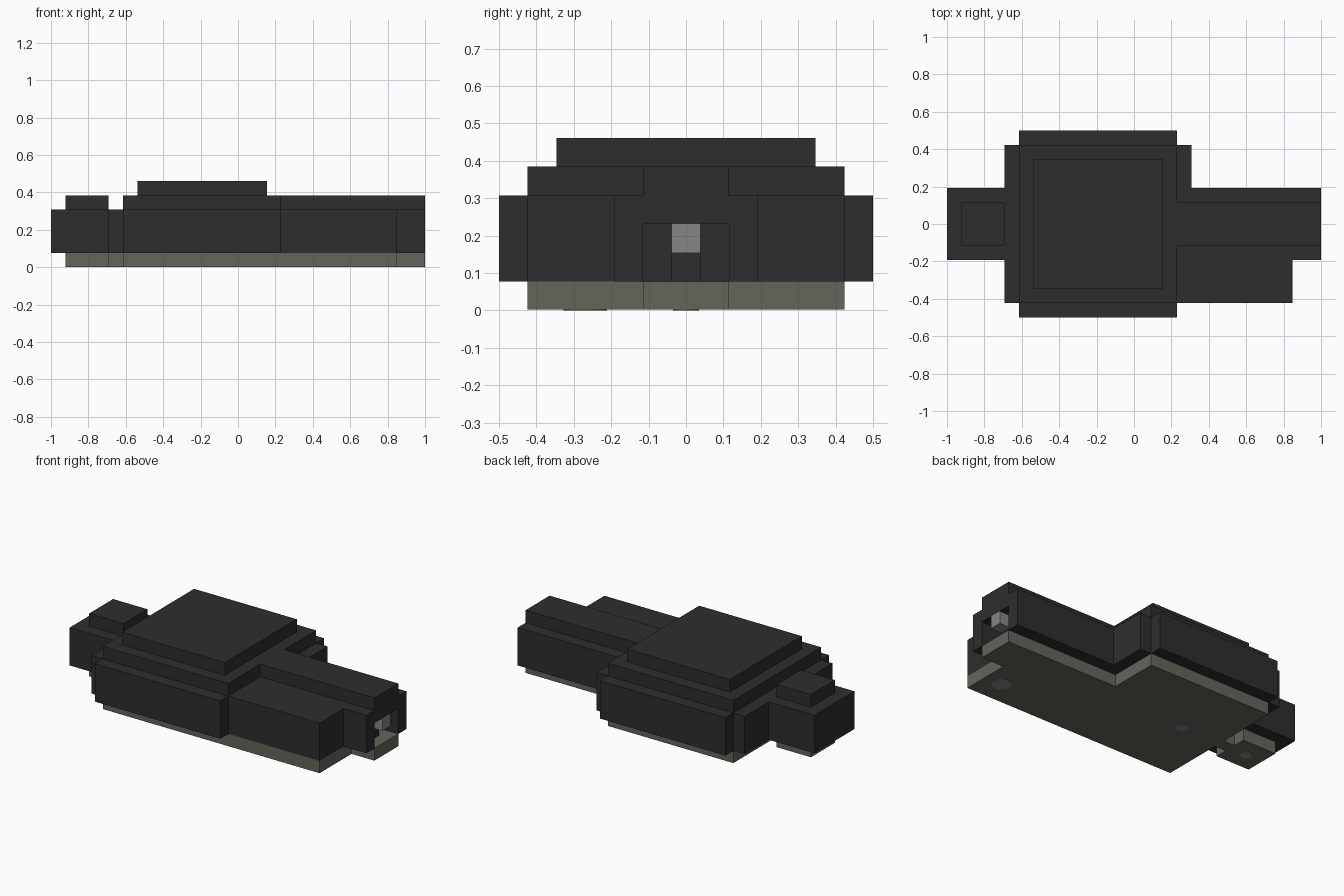
import bpy
import bmesh
import math

default_cube = bpy.data.objects.get("Cube")
if default_cube:
    bpy.data.objects.remove(default_cube, do_unlink=True)

UNIT = 2 / 26  # the whole model sits on a grid of 26 steps along its length


def make_material(name, color):
    mat = bpy.data.materials.new(name)
    mat.use_nodes = True
    mat.diffuse_color = (*color, 1)
    shader = next(n for n in mat.node_tree.nodes if n.type == 'BSDF_PRINCIPLED')
    shader.inputs["Base Color"].default_value = (*color, 1)
    shader.inputs["Roughness"].default_value = 0.8
    return mat


black = make_material("matte black", (0.027, 0.027, 0.027))
olive = make_material("olive grey", (0.13, 0.13, 0.108))
silver = make_material("light grey", (0.24, 0.24, 0.24))


def prism(name, outline, bottom, top, mat):
    """Extrude a flat outline (in grid steps) from bottom to top."""
    bm = bmesh.new()
    base = bm.faces.new([bm.verts.new((x * UNIT, y * UNIT, bottom * UNIT)) for x, y in outline])
    extruded = bmesh.ops.extrude_face_region(bm, geom=[base])
    moved = [v for v in extruded["geom"] if isinstance(v, bmesh.types.BMVert)]
    bmesh.ops.translate(bm, verts=moved, vec=(0, 0, (top - bottom) * UNIT))
    bmesh.ops.recalc_face_normals(bm, faces=bm.faces)
    mesh = bpy.data.meshes.new(name)
    bm.to_mesh(mesh)
    bm.free()
    mesh.materials.append(mat)
    obj = bpy.data.objects.new(name, mesh)
    bpy.context.collection.objects.link(obj)
    return obj


def slab(name, x0, x1, half_width, bottom, top, mat):
    """Box centred on the long axis."""
    w = half_width
    return prism(name, [(x0, -w), (x1, -w), (x1, w), (x0, w)], bottom, top, mat)


def stud(name, x, y, radius):
    """Thin round plate let into the underside."""
    ring = [math.tau * i / 24 for i in range(24)]
    outline = [(x + radius * math.cos(a), y + radius * math.sin(a)) for a in ring]
    return prism(name, outline, 0, 0.06, silver)


# Base plate: main part, stepped side, long arm and a necked tail tab
prism("base_plate", [
    (-12, -1.5), (-9, -1.5), (-9, -0.5), (-8, -0.5), (-8, -5.5), (11, -5.5),
    (11, -1.5), (13, -1.5), (13, 1.5), (3, 1.5), (3, 5.5), (-8, 5.5),
    (-8, 0.5), (-9, 0.5), (-9, 1.5), (-12, 1.5)], 0.03, 1, olive)

# Body shell with an open slot at the arm end
prism("body_shell", [
    (-13, -2.5), (-9, -2.5), (-9, -5.5), (-8, -5.5), (-8, -6.5), (3, -6.5),
    (3, -5.5), (11, -5.5), (11, -2.5), (13, -2.5), (13, -1.5), (11, -1.5),
    (11, 1.5), (13, 1.5), (13, 2.5), (4, 2.5), (4, 5.5), (3, 5.5),
    (3, 6.5), (-8, 6.5), (-8, 5.5), (-9, 5.5), (-9, 2.5), (-13, 2.5)], 1, 4, black)

# Raised tiers on top
prism("upper_tier", [
    (-8, -5.5), (3, -5.5), (3, -1.5), (13, -1.5),
    (13, 1.5), (3, 1.5), (3, 5.5), (-8, 5.5)], 4, 5, black)
slab("top_deck", -7, 2, 4.5, 5, 6, black)
slab("tail_block", -12, -9, 1.5, 4, 5, black)

# Arm end: slot roof, post and connector
slab("slot_roof", 11, 13, 1.5, 3, 4, black)
slab("slot_post", 11, 12, 0.5, 1, 3, black)
slab("connector_pin", 12, 13, 0.5, 2, 3, silver)

# Underside studs
stud("arm_stud", 9.5, -3.5, 0.75)
stud("middle_stud", -4.5, 0, 0.45)
stud("tail_stud", -10.5, 0, 0.45)
